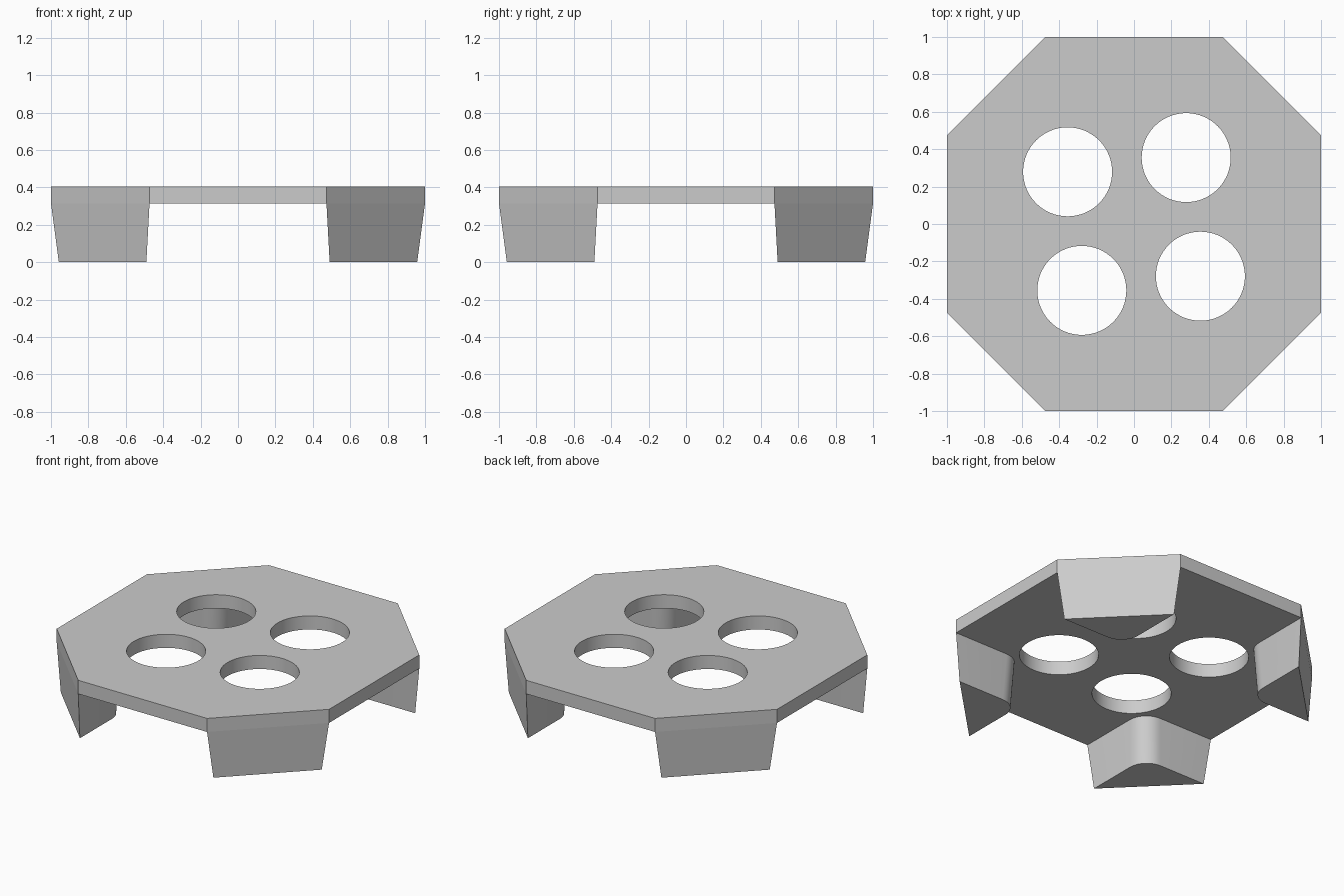
import bpy, bmesh
from math import sin, cos, pi, radians
from mathutils import Matrix, Vector

SLAB_BOTTOM, SLAB_TOP = 0.315, 0.405
CORNER = 0.473

cube = bpy.data.objects.get("Cube")
if cube:
    bpy.data.objects.remove(cube, do_unlink=True)

grey = bpy.data.materials.new("plain grey")
grey.use_nodes = True
grey.diffuse_color = (0.6, 0.6, 0.6, 1)
grey.node_tree.nodes["Principled BSDF"].inputs["Base Color"].default_value = (0.6, 0.6, 0.6, 1)


def loft(name, low, high, z_low, z_high):
    """Closed solid between two matching outlines."""
    bm = bmesh.new()
    a = [bm.verts.new((x, y, z_low)) for x, y in low]
    b = [bm.verts.new((x, y, z_high)) for x, y in high]
    bm.faces.new(a)
    bm.faces.new(b)
    n = len(a)
    for i in range(n):
        j = (i + 1) % n
        bm.faces.new((a[i], a[j], b[j], b[i]))
    bmesh.ops.recalc_face_normals(bm, faces=bm.faces)
    mesh = bpy.data.meshes.new(name)
    bm.to_mesh(mesh)
    bm.free()
    mesh.materials.append(grey)
    obj = bpy.data.objects.new(name, mesh)
    bpy.context.collection.objects.link(obj)
    return obj


def smooth(obj):
    bpy.ops.object.select_all(action="DESELECT")
    obj.select_set(True)
    bpy.context.view_layer.objects.active = obj
    bpy.ops.object.shade_smooth_by_angle(angle=radians(30))


def leg_outline(inner, outer, r=0.13, steps=10):
    """Right triangle whose inner corner is rounded."""
    c = inner + r
    arc = [(c + r * cos(t), c + r * sin(t))
           for t in (pi + pi / 2 * i / steps for i in range(steps + 1))]
    return [(outer, inner), (inner, outer)] + arc


# Octagonal top
octagon = [Matrix.Rotation(k * pi / 2, 2) @ Vector((1, y))
           for k in range(4) for y in (-CORNER, CORNER)]
top = loft("top_plate", octagon, octagon, SLAB_BOTTOM, SLAB_TOP)

# Four round holes through the top
bm = bmesh.new()
for k in range(4):
    place = Matrix.Rotation(k * pi / 2, 4, "Z") @ Matrix.Translation((0.279, 0.355, 0.36))
    bmesh.ops.create_cone(bm, cap_ends=True, segments=64, radius1=0.238,
                          radius2=0.238, depth=0.4, matrix=place)
mesh = bpy.data.meshes.new("hole_cutter")
bm.to_mesh(mesh)
bm.free()
mesh.materials.append(grey)
cutter = bpy.data.objects.new("hole_cutter", mesh)
cutter.hide_render = True
bpy.context.collection.objects.link(cutter)

cut = top.modifiers.new("holes", "BOOLEAN")
cut.operation = "DIFFERENCE"
cut.solver = "EXACT"
cut.object = cutter
bpy.context.view_layer.objects.active = top
bpy.ops.object.modifier_apply(modifier=cut.name)
bpy.data.objects.remove(cutter, do_unlink=True)
smooth(top)

# Tapered corner legs
for k, name in enumerate(("back_left", "back_right", "front_right", "front_left")):
    leg = loft(name + "_leg", leg_outline(0.49, 0.958), leg_outline(CORNER, 1),
               0, SLAB_BOTTOM)
    leg.data.transform(Matrix.Rotation(k * pi / 2, 4, "Z"))
    smooth(leg)
